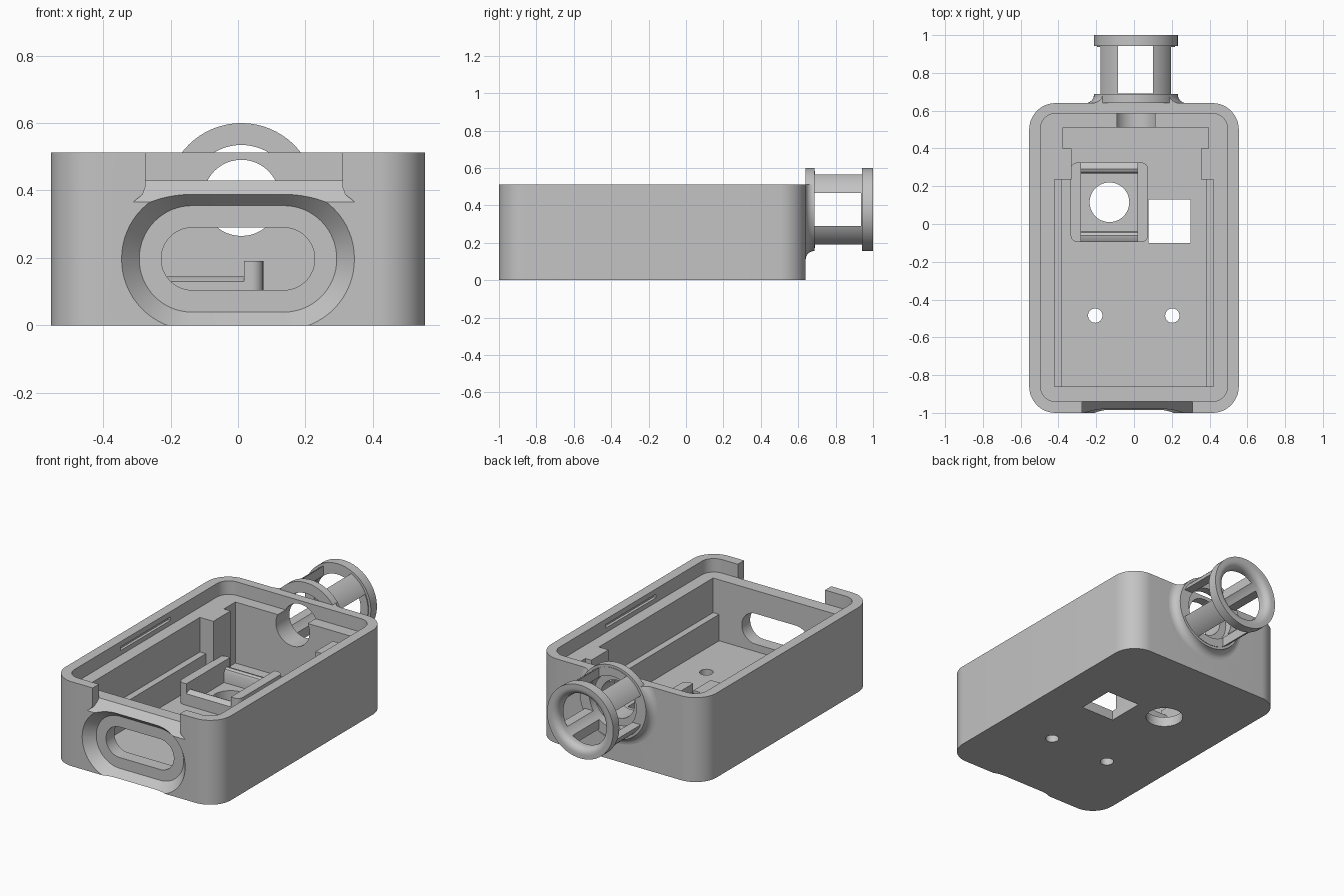
import bpy, bmesh
from math import pi, sin, cos, radians

if "Cube" in bpy.data.objects:
    bpy.data.objects.remove(bpy.data.objects["Cube"], do_unlink=True)

grey = bpy.data.materials.new("plain grey")
grey.use_nodes = True
colour = (0.55, 0.55, 0.55, 1)
grey.diffuse_color = colour
grey.node_tree.nodes["Principled BSDF"].inputs["Base Color"].default_value = colour

PLANES = {"XY": lambda a, b, h: (a, b, h),
          "XZ": lambda a, b, h: (a, h, b),
          "YZ": lambda a, b, h: (h, a, b)}


def finish_mesh(name, bm):
    bmesh.ops.recalc_face_normals(bm, faces=bm.faces)
    mesh = bpy.data.meshes.new(name)
    bm.to_mesh(mesh)
    bm.free()
    mesh.materials.append(grey)
    ob = bpy.data.objects.new(name, mesh)
    bpy.context.collection.objects.link(ob)
    return ob


def loft(name, plane, sections):
    """Capped solid through (outline, height) sections."""
    bm = bmesh.new()
    rings = [[bm.verts.new(PLANES[plane](a, b, h)) for a, b in pts] for pts, h in sections]
    n = len(rings[0])
    for lo, hi in zip(rings, rings[1:]):
        for i in range(n):
            j = (i + 1) % n
            bm.faces.new((lo[i], lo[j], hi[j], hi[i]))
    bm.faces.new(rings[0])
    bm.faces.new(rings[-1])
    return finish_mesh(name, bm)


def prism(name, pts, lo, hi, plane="XY"):
    return loft(name, plane, [(pts, lo), (pts, hi)])


def rect(a0, a1, b0, b1):
    return [(a0, b0), (a1, b0), (a1, b1), (a0, b1)]


def rounded(a0, a1, b0, b1, r, n=12):
    corners = [(a1 - r, b1 - r), (a0 + r, b1 - r), (a0 + r, b0 + r), (a1 - r, b0 + r)]
    return [(ca + r * cos(pi / 2 * (q + k / n)), cb + r * sin(pi / 2 * (q + k / n)))
            for q, (ca, cb) in enumerate(corners) for k in range(n + 1)]


def circle(a, b, r, n=48):
    return [(a + r * cos(2 * pi * k / n), b + r * sin(2 * pi * k / n)) for k in range(n)]


def stadium(r):
    return rounded(-0.135 - r, 0.135 + r, SLOT_Z - r, SLOT_Z + r, r - 0.001, 16)


def ring(name, profile, n=64):
    """Turn a closed (radius, y) profile around the tube axis."""
    bm = bmesh.new()
    loops = [[bm.verts.new((TUBE_X + r * cos(2 * pi * k / n), y, TUBE_Z + r * sin(2 * pi * k / n)))
              for r, y in profile] for k in range(n)]
    m = len(profile)
    for k in range(n):
        a, b = loops[k], loops[(k + 1) % n]
        for i in range(m):
            j = (i + 1) % m
            bm.faces.new((a[i], a[j], b[j], b[i]))
    return finish_mesh(name, bm)


def boolean(ob, cutter, operation="DIFFERENCE"):
    mod = ob.modifiers.new("cut", "BOOLEAN")
    mod.operation, mod.solver, mod.object = operation, "EXACT", cutter
    bpy.context.view_layer.objects.active = ob
    bpy.ops.object.modifier_apply(modifier=mod.name)
    bpy.data.objects.remove(cutter, do_unlink=True)


def smooth(ob):
    bpy.ops.object.select_all(action="DESELECT")
    ob.select_set(True)
    bpy.context.view_layer.objects.active = ob
    bpy.ops.object.shade_smooth_by_angle(angle=radians(30))


TUBE_X, TUBE_Z = 0.01, 0.378
SLOT_Z = 0.197
FLOOR, LEDGE, TOP = 0.06, 0.43, 0.512

# Case shell with lid recess and stepped cavity
case = prism("case", rounded(-0.555, 0.555, -1, 0.64, 0.14), 0, TOP)
boolean(case, prism("recess", rounded(-0.495, 0.495, -0.94, 0.585, 0.08), LEDGE, 0.7))
cavity = [(-0.38, -0.86), (0.38, -0.86), (0.38, 0.235), (0.355, 0.235), (0.355, 0.4),
          (0.395, 0.4), (0.395, 0.51), (-0.375, 0.51), (-0.375, 0.4), (-0.33, 0.4),
          (-0.33, 0.235), (-0.38, 0.235)]
boolean(case, prism("cavity", cavity, FLOOR, 0.6))
boolean(case, prism("rail_step", rect(-0.42, 0.42, -0.86, 0.235), 0.22, 0.6))

# Lid catch grooves in both side walls
for s in (-1, 1):
    x0, x1 = sorted((s * 0.48, s * 0.512))
    boolean(case, prism("groove", rect(x0, x1, -0.42, 0.06), 0.458, 0.48))

# Front notch with flared foot and sloping sill
notch = prism("notch", [(-0.275, 0.7), (-0.275, 0.41), (-0.283, 0.388), (-0.31, 0.367), (-0.31, 0.2),
                        (0.345, 0.2), (0.345, 0.367), (0.318, 0.388), (0.31, 0.41), (0.31, 0.7)],
              -1.1, -0.9, "XZ")
sill = prism("sill", [(-1.05, 0.8), (-0.85, 0.8), (-0.85, LEDGE), (-0.94, LEDGE), (-1.05, 0.311)],
             -0.6, 0.6, "YZ")
boolean(notch, sill, "INTERSECT")
boolean(case, notch)

# Tapered front scoop and connector slot
boolean(case, loft("scoop", "XZ", [(stadium(0.228), -1.02), (stadium(0.158), -0.94)]))
boolean(case, prism("slot", stadium(0.0925), -0.96, -0.8, "XZ"))

# Rear bore and floor openings
boolean(case, prism("bore", circle(TUBE_X, TUBE_Z, 0.113), 0.45, 0.7, "XZ"))
boolean(case, prism("button_hole", circle(-0.13, 0.115, 0.105), -0.1, 0.2))
boolean(case, prism("square_hole", rect(0.076, 0.3, -0.1, 0.13), -0.1, 0.2))
for x in (-0.205, 0.203):
    boolean(case, prism("screw_hole", circle(x, -0.485, 0.038, 32), -0.1, 0.2))
smooth(case)

# Holder frame inside: tall side walls and low rounded end bars
walls = prism("holder_walls", rounded(-0.335, 0.075, -0.095, 0.325, 0.035), FLOOR - 0.01, 0.19)
boolean(walls, prism("gap", rect(-0.28, 0.018, -0.2, 0.4), 0, 0.3))
smooth(walls)
for name, y, s in (("holder_front_bar", -0.095, 1), ("holder_back_bar", 0.325, -1)):
    bar = [(y, FLOOR - 0.01), (y, 0.13), (y + s * 0.02, 0.142), (y + s * 0.035, 0.145),
           (y + s * 0.05, 0.138), (y + s * 0.058, 0.12), (y + s * 0.058, FLOOR - 0.01)]
    smooth(prism(name, bar, -0.285, 0.023, "YZ"))

# Rear tube with collars, rounded mouth and four windows
mouth = [(0.197 - 0.04 * sin(t * pi / 12), 1 - 0.04 * (1 - cos(t * pi / 12))) for t in range(7)]
tube = ring("rear_tube", mouth + [(0.157, 0.64), (0.222, 0.64), (0.222, 0.687), (0.207, 0.687),
                                  (0.207, 0.942), (0.222, 0.942), (0.222, 1)])
boolean(tube, prism("upright_windows", rect(-0.085, 0.1, 0.69, 0.942), -0.2, 0.9))
boolean(tube, prism("side_windows", rect(0.687, 0.936, 0.29, 0.466), -0.5, 0.5, "YZ"))
smooth(tube)

# Fillet between tube and case, trimmed at the rim
curve = [(0.267 - 0.045 * sin(t * pi / 12), 0.685 - 0.045 * cos(t * pi / 12)) for t in range(7)]
fillet = ring("tube_fillet", [(0.19, 0.64)] + curve + [(0.19, 0.685)])
boolean(fillet, prism("trim", rect(-0.6, 0.6, 0.5, 0.9), TOP, 0.9))
smooth(fillet)
